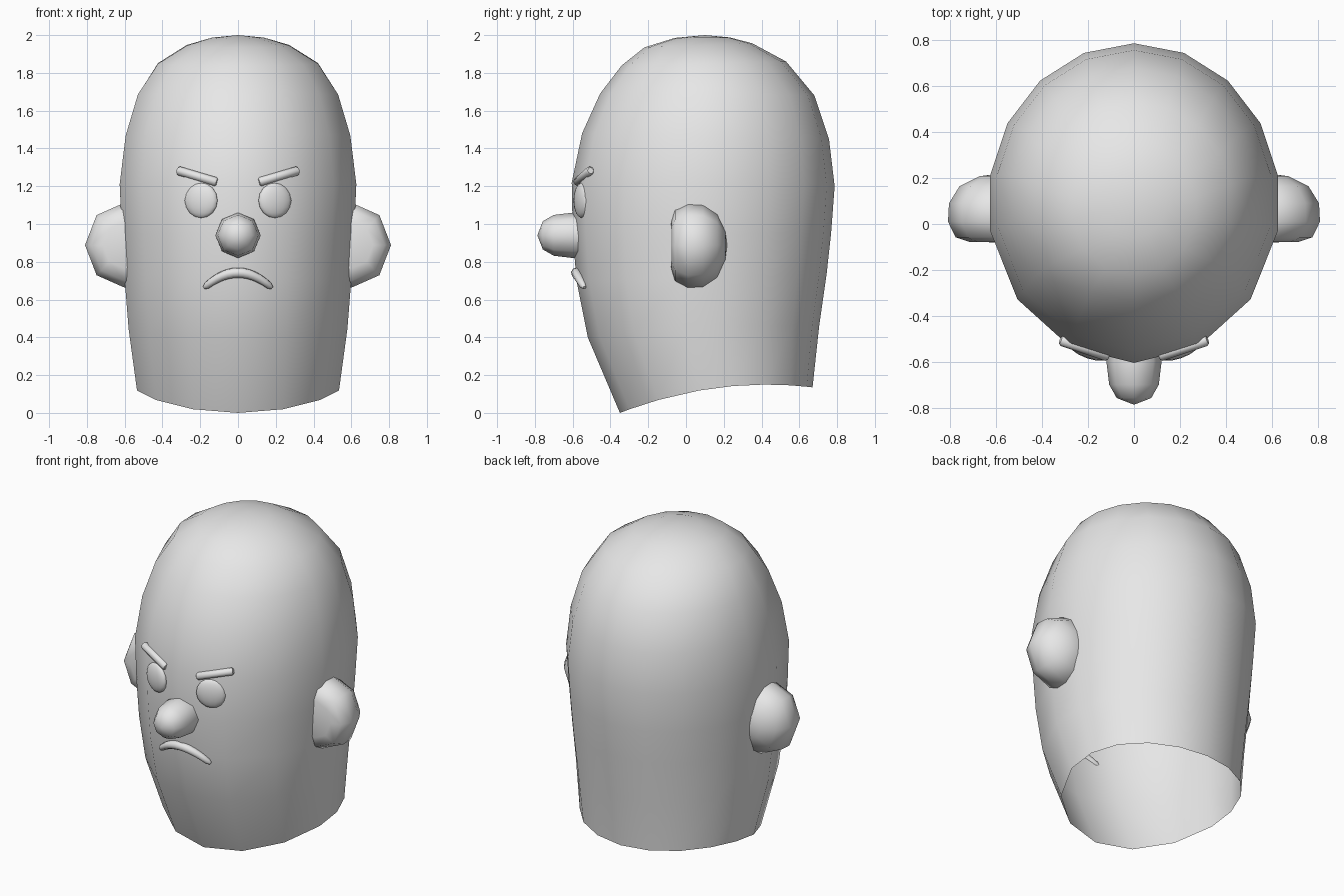
import bpy, bmesh
from math import sin, cos, pi, radians

cube = bpy.data.objects.get("Cube")
if cube:
    bpy.data.objects.remove(cube, do_unlink=True)

GREY = (0.8, 0.8, 0.8, 1)
grey = bpy.data.materials.new("plain_grey")
grey.use_nodes = True
grey.diffuse_color = GREY
grey.node_tree.nodes["Principled BSDF"].inputs["Base Color"].default_value = GREY


def loft(name, rings, start=None, end=None):
    """Skin closed rings of points; optional tip points close the ends."""
    bm = bmesh.new()
    loops = [[bm.verts.new(p) for p in ring] for ring in rings]
    n = len(loops[0])
    for a, b in zip(loops, loops[1:]):
        for i in range(n):
            j = (i + 1) % n
            bm.faces.new((a[i], a[j], b[j], b[i]))
    for tip, loop in ((start, loops[0]), (end, loops[-1])):
        if tip:
            v = bm.verts.new(tip)
            for i in range(n):
                bm.faces.new((loop[i], loop[(i + 1) % n], v))
    bmesh.ops.recalc_face_normals(bm, faces=bm.faces)
    for f in bm.faces:
        f.smooth = True
    mesh = bpy.data.meshes.new(name)
    bm.to_mesh(mesh)
    bm.free()
    mesh.materials.append(grey)
    ob = bpy.data.objects.new(name, mesh)
    bpy.context.collection.objects.link(ob)
    return ob


def tube(name, points):
    """Round bar through (x, y, z, radius) points."""
    curve = bpy.data.curves.new(name, "CURVE")
    curve.dimensions = "3D"
    curve.bevel_depth = 1
    curve.bevel_resolution = 2
    curve.use_fill_caps = True
    spline = curve.splines.new("POLY")
    spline.points.add(len(points) - 1)
    for p, (x, y, z, r) in zip(spline.points, points):
        p.co = (x, y, z, 1)
        p.radius = r
    curve.materials.append(grey)
    ob = bpy.data.objects.new(name, curve)
    bpy.context.collection.objects.link(ob)
    return ob


# Head: open at the neck; wider facets across the face than at the back
half = [0, 26, 53, 80, 100, 120, 140, 160, 180]
angles = [radians(a) for a in half + [360 - a for a in half[-2:0:-1]]]


def head_ring(front_y, front_z, back_y, back_z, width, arch=0):
    ring = []
    for a in angles:
        t = (1 - cos(a)) / 2
        ring.append((width * sin(a),
                     front_y + (back_y - front_y) * t,
                     front_z + (back_z - front_z) * t + arch * sin(a) ** 2))
    return ring


head_sections = [
    (-.35, 0, .67, .135, .543, .065),
    (-.52, .40, .705, .46, .588, .02),
    (-.58, .70, .745, .74, .61),
    (-.60, .95, .768, .95, .624),
    (-.605, 1.22, .787, 1.20, .636),
    (-.55, 1.48, .757, 1.45, .604),
    (-.455, 1.69, .68, 1.68, .538),
    (-.34, 1.84, .53, 1.86, .43),
    (-.22, 1.935, .35, 1.957, .275),
    (-.06, 1.985, .23, 1.988, .14),
]
loft("head", [head_ring(*s) for s in head_sections], end=(0, .1, 2))

# Nose: eight-sided rounded peg
octagon = [(sin(i * pi / 4), cos(i * pi / 4)) for i in range(8)]
loft("nose",
     [[(r * u, y, .94 + r * v) for u, v in octagon]
      for y, r in ((-.5, .11), (-.6, .12), (-.70, .108), (-.758, .075))],
     end=(0, -.787, .94))

# Mouth: drooping arc
mouth = []
for i in range(-6, 7):
    t = i / 6
    mouth.append((.165 * t, -.582 + .038 * t * t, .742 - .068 * t * t,
                  .027 - .008 * t * t))
tip = [(-.18, -.537, .663, .009), (.18, -.537, .663, .009)]
tube("mouth", [tip[0]] + mouth + [tip[1]])

# Paired features
ear_sections = [(-.078, .55), (-.058, .84), (.01, 1), (.09, .98),
                (.165, .76), (.208, .35)]
for side, s in (("left", 1), ("right", -1)):
    loft(side + "_ear",
         [[(s * (.6 + .21 * k * u), y, .888 + .225 * k * v) for u, v in octagon]
          for y, k in ear_sections],
         start=(s * .6, -.08, .888), end=(s * .6, .218, .888))

    bpy.ops.mesh.primitive_uv_sphere_add(
        segments=14, ring_count=8, radius=1,
        location=(s * .195, -.552, 1.125), rotation=(0, 0, s * radians(19)))
    eye = bpy.context.object
    eye.name = side + "_eye"
    eye.scale = (.092, .034, .093)
    eye.data.materials.append(grey)
    bpy.ops.object.shade_smooth()

    tube(side + "_eyebrow",
         [(s * .111, -.575, 1.222, .017), (s * .119, -.573, 1.224, .024),
          (s * .312, -.508, 1.281, .024), (s * .32, -.505, 1.283, .017)])
